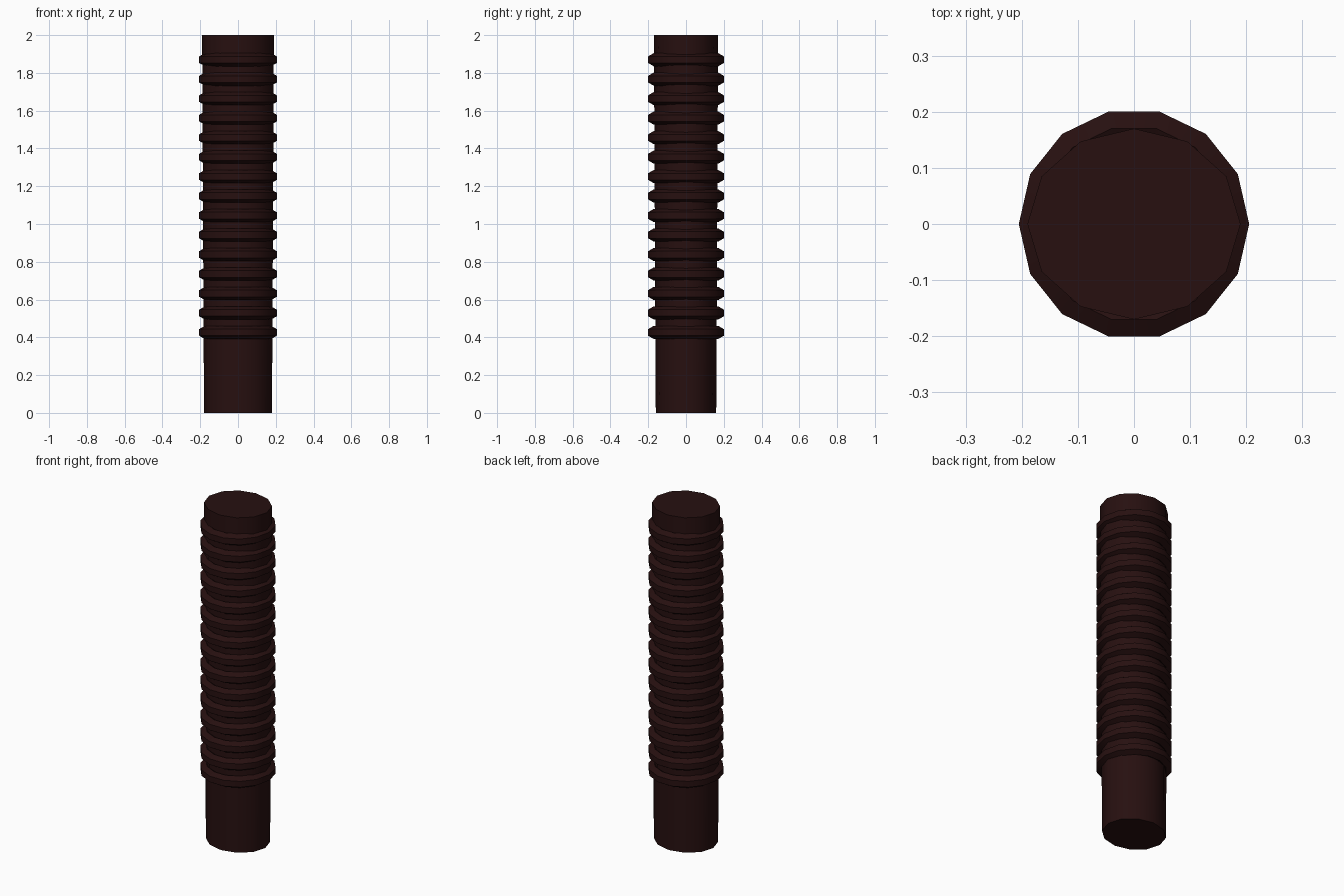
import bpy
import bmesh
import math

cube = bpy.data.objects.get("Cube")
if cube:
    bpy.data.objects.remove(cube, do_unlink=True)

# One dark brown colour
dark_brown = bpy.data.materials.new("dark_brown")
dark_brown.use_nodes = True
colour = (0.02, 0.005, 0.005, 1)
dark_brown.diffuse_color = colour
dark_brown.node_tree.nodes["Principled BSDF"].inputs["Base Color"].default_value = colour


def loop(bm, sides, rx, ry, z):
    """Add one horizontal oval of vertices."""
    step = math.tau / sides
    return [bm.verts.new((rx * math.cos(i * step), ry * math.sin(i * step), z))
            for i in range(sides)]


def bridge(bm, low, high):
    n = len(low)
    for i in range(n):
        j = (i + 1) % n
        bm.faces.new((low[i], low[j], high[j], high[i]))


def finish(bm, name):
    bmesh.ops.recalc_face_normals(bm, faces=bm.faces)
    mesh = bpy.data.meshes.new(name)
    bm.to_mesh(mesh)
    bm.free()
    mesh.materials.append(dark_brown)
    obj = bpy.data.objects.new(name, mesh)
    bpy.context.collection.objects.link(obj)
    bpy.ops.object.select_all(action='DESELECT')
    obj.select_set(True)
    bpy.context.view_layer.objects.active = obj
    bpy.ops.object.shade_smooth_by_angle(angle=math.radians(35))
    return obj


# Slightly oval shaft, a little wider at the top
bm = bmesh.new()
bottom = loop(bm, 12, 0.18, 0.16, 0)
top = loop(bm, 12, 0.19, 0.17, 2)
bridge(bm, bottom, top)
bm.faces.new(bottom)
bm.faces.new(top)
finish(bm, "shaft")

# Stack of rings with a six-sided section
RINGS, FIRST, LAST = 15, 0.426, 1.87
RADIUS, TUBE = 0.175, 0.035
for k in range(RINGS):
    z = FIRST + (LAST - FIRST) * k / (RINGS - 1)
    bm = bmesh.new()
    section = []
    for s in range(6):
        a = math.radians(30 + 60 * s)
        r = RADIUS + TUBE * math.cos(a)
        section.append(loop(bm, 14, r, r, z + TUBE * math.sin(a)))
    for s in range(6):
        bridge(bm, section[s], section[(s + 1) % 6])
    finish(bm, f"ring_{k + 1}")
